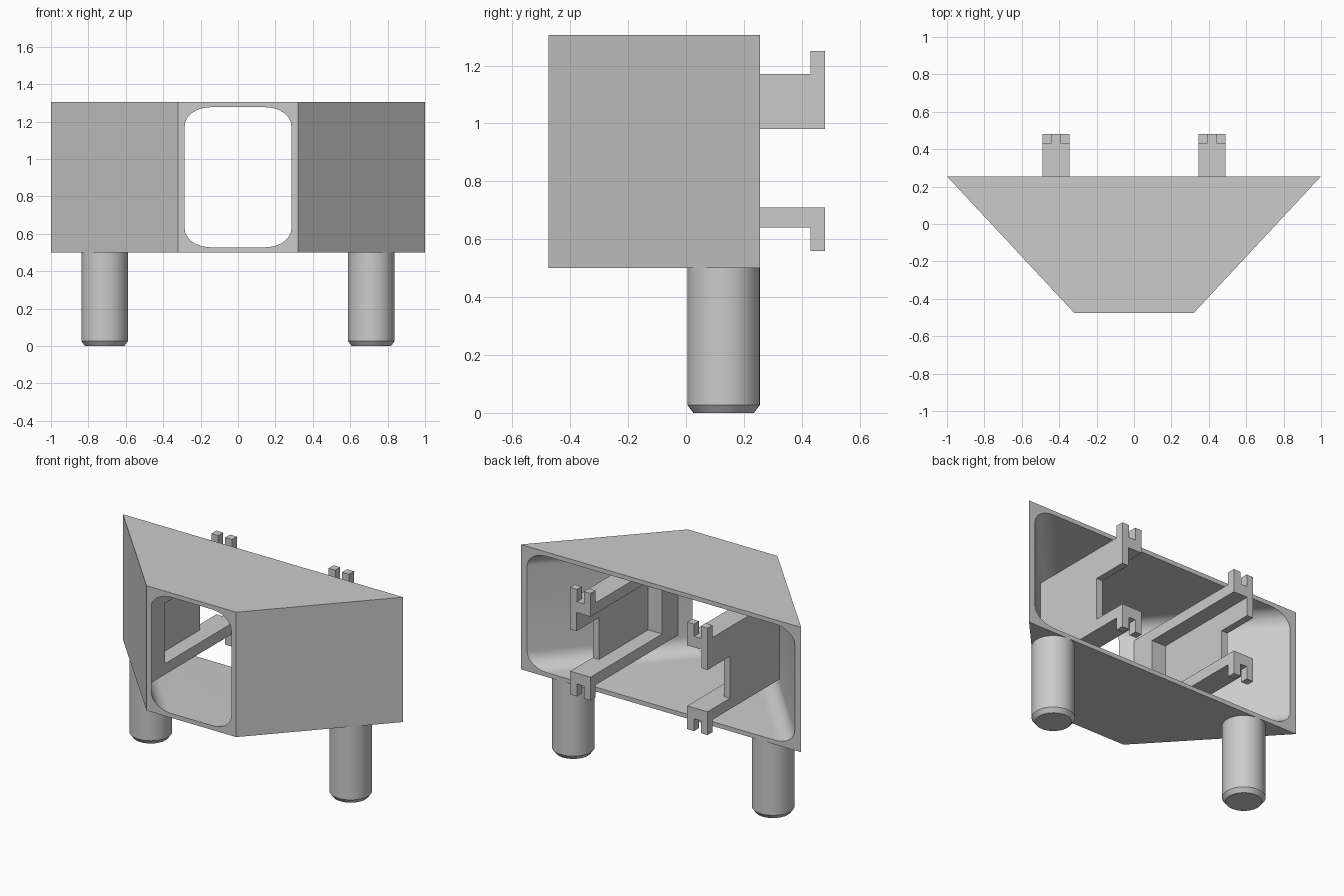
import bpy, bmesh, math

if "Cube" in bpy.data.objects:
    bpy.data.objects.remove(bpy.data.objects["Cube"], do_unlink=True)

grey = bpy.data.materials.new("light grey")
grey.use_nodes = True
colour = (0.6, 0.6, 0.6, 1)
grey.diffuse_color = colour
grey.node_tree.nodes["Principled BSDF"].inputs["Base Color"].default_value = colour

FRONT, BACK = -0.475, 0.255
BOTTOM, TOP = 0.5, 1.305
FRONT_HALF, BACK_HALF = 0.32, 1.0


def make_object(name, bm):
    bmesh.ops.recalc_face_normals(bm, faces=bm.faces)
    mesh = bpy.data.meshes.new(name)
    bm.to_mesh(mesh)
    bm.free()
    mesh.materials.append(grey)
    obj = bpy.data.objects.new(name, mesh)
    bpy.context.collection.objects.link(obj)
    bpy.ops.object.select_all(action='DESELECT')
    obj.select_set(True)
    bpy.context.view_layer.objects.active = obj
    bpy.ops.object.shade_smooth_by_angle(angle=math.radians(35))
    return obj


# Housing: tapered tube with a rounded opening from front to back
def rim(bm, y, half, margin, rx, rz, steps=8):
    """Flat rim face; returns its outer corners and inner loop."""
    cz = (TOP + BOTTOM) / 2
    hz = (TOP - BOTTOM) / 2
    outer, inner = [], []
    for k, (sx, sz) in enumerate([(1, 1), (-1, 1), (-1, -1), (1, -1)]):
        outer.append(bm.verts.new((sx * half, y, cz + sz * hz)))
        for i in range(steps + 1):
            a = math.pi / 2 * (k + i / steps)
            inner.append(bm.verts.new((
                sx * (half - margin - rx) + rx * math.cos(a), y,
                cz + sz * (hz - 0.028 - rz) + rz * math.sin(a))))
    n = steps + 1
    for k in range(4):
        for i in range(steps):
            bm.faces.new((outer[k], inner[k * n + i], inner[k * n + i + 1]))
        j = (k + 1) % 4
        bm.faces.new((outer[k], inner[k * n + steps], inner[j * n], outer[j]))
    return outer, inner


bm = bmesh.new()
front = rim(bm, FRONT, FRONT_HALF, 0.035, 0.14, 0.1)
back = rim(bm, BACK, BACK_HALF, 0.045, 0.14, 0.1)
for a, b in zip(front, back):
    for i in range(len(a)):
        j = (i + 1) % len(a)
        bm.faces.new((a[i], a[j], b[j], b[i]))
make_object("housing", bm)


# Brackets: inward-facing channels ending in forked hooks
def wall_y(x):
    """Depth of the middle of the slanted side wall at width x."""
    return FRONT + (x - 0.305) * (BACK - FRONT) / 0.675


def block(bm, side, x0, x1, y0, y1, z0, z1):
    """Box; with y0 None its front end follows the slanted wall."""
    vs = [bm.verts.new((side * x, (wall_y(x) if y0 is None else y0) if e == 0 else y1, z))
          for x in (x0, x1) for e in (0, 1) for z in (z0, z1)]
    for f in [(0, 1, 3, 2), (4, 5, 7, 6), (0, 1, 5, 4),
              (2, 3, 7, 6), (0, 2, 6, 4), (1, 3, 7, 5)]:
        bm.faces.new([vs[i] for i in f])


IN, WEB, OUT = 0.345, 0.445, 0.49
LOW, HIGH, THICK = 0.64, 1.17, 0.07
END, HOOK = 0.48, 0.43

for side, word in ((1, "left"), (-1, "right")):
    bm = bmesh.new()
    block(bm, side, IN, OUT, None, END, HIGH - THICK, HIGH)
    block(bm, side, IN, OUT, None, END, LOW, LOW + THICK)
    block(bm, side, WEB, OUT, None, 0.25, LOW + THICK, HIGH - THICK)
    block(bm, side, WEB, OUT, 0.25, END, 0.98, HIGH - THICK)
    block(bm, side, IN, WEB, None, -0.25, LOW + THICK, HIGH - THICK)
    for x0, x1 in ((IN, 0.393), (0.442, OUT)):
        block(bm, side, x0, x1, HOOK, END, HIGH, HIGH + 0.08)
        block(bm, side, x0, x1, HOOK, END, LOW - 0.08, LOW)
    make_object(word + "_bracket", bm)

    # Leg: round peg with a chamfered foot
    bm = bmesh.new()
    rings = []
    for r, z in ((0.105, 0), (0.125, 0.027), (0.125, BOTTOM)):
        rings.append([bm.verts.new((side * 0.713 + r * math.cos(math.tau * i / 48),
                                    0.13 + r * math.sin(math.tau * i / 48), z))
                      for i in range(48)])
    for a, b in zip(rings, rings[1:]):
        for i in range(48):
            j = (i + 1) % 48
            bm.faces.new((a[i], a[j], b[j], b[i]))
    bm.faces.new(rings[0])
    bm.faces.new(rings[-1])
    make_object(word + "_leg", bm)
